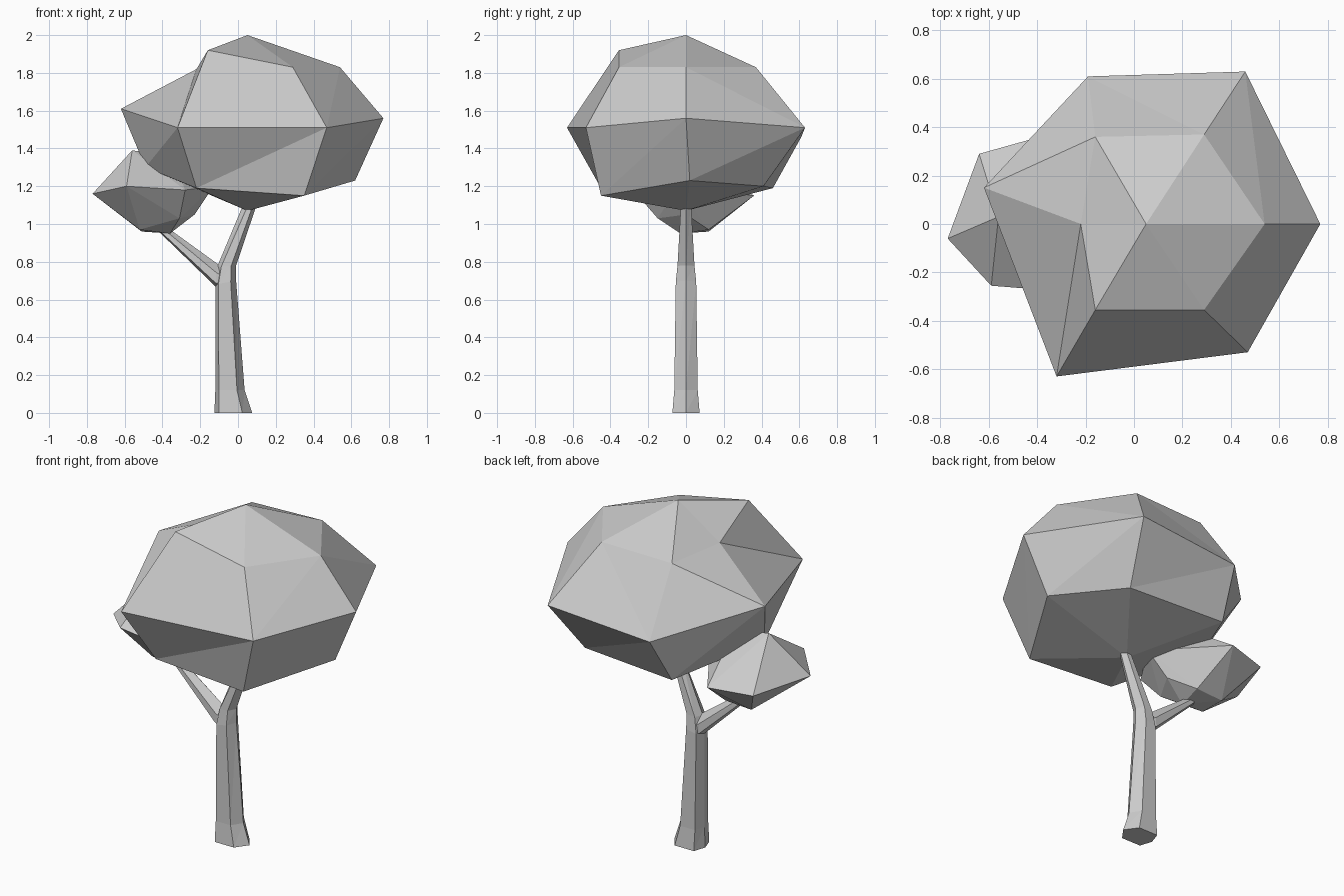
import bpy
import bmesh
from mathutils import Vector

cube = bpy.data.objects.get("Cube")
if cube:
    bpy.data.objects.remove(cube, do_unlink=True)

# One shared flat grey
grey = bpy.data.materials.new("light_grey")
grey.use_nodes = True
grey.diffuse_color = (0.6, 0.6, 0.6, 1)
grey.node_tree.nodes["Principled BSDF"].inputs["Base Color"].default_value = grey.diffuse_color


def finish(name, bm):
    bmesh.ops.recalc_face_normals(bm, faces=bm.faces[:])
    mesh = bpy.data.meshes.new(name)
    bm.to_mesh(mesh)
    bm.free()
    mesh.materials.append(grey)
    obj = bpy.data.objects.new(name, mesh)
    bpy.context.scene.collection.objects.link(obj)
    return obj


def bridge(bm, lower, upper, flips=()):
    """Join two rings with triangles; flips lists the sides whose diagonal leans back."""
    n = len(lower)
    for i in range(n):
        a, b, c, d = lower[i], lower[(i + 1) % n], upper[(i + 1) % n], upper[i]
        triangles = ((a, b, d), (b, c, d)) if i in flips else ((a, b, c), (a, c, d))
        for triangle in triangles:
            bm.faces.new(triangle)


def hex_loft(name, sections, far_at):
    """Six-sided limb; each section is (left x, left z, right x, right z, half depth, near corner)."""
    bm = bmesh.new()
    rings = []
    for lx, lz, rx, rz, depth, near_at in sections:
        left, right = Vector((lx, 0, lz)), Vector((rx, 0, rz))
        side = Vector((0, depth, 0))
        near, far = left.lerp(right, near_at), left.lerp(right, far_at)
        points = (left, near - side, far - side, right, far + side, near + side)
        rings.append([bm.verts.new(p) for p in points])
    for a, b in zip(rings, rings[1:]):
        bridge(bm, a, b)
    bm.faces.new(rings[0])
    bm.faces.new(rings[-1])
    return finish(name, bm)


# Trunk rising into the main limb
hex_loft("trunk", [
    (-0.125, 0, 0.075, 0, 0.072, 0.12),
    (-0.12, 0.12, 0.035, 0.12, 0.062, 0.12),
    (-0.12, 0.68, -0.01, 0.70, 0.054, 0.15),
    (-0.11, 0.775, -0.01, 0.78, 0.045, 0.22),
    (0.035, 1.12, 0.105, 1.12, 0.026, 0.38),
], 0.74)

# Side branch holding the small crown
hex_loft("side_branch", [
    (-0.03, 0.64, -0.03, 0.74, 0.035, 0.15),
    (-0.12, 0.67, -0.11, 0.79, 0.045, 0.15),
    (-0.43, 0.97, -0.40, 1.0, 0.022, 0.15),
], 0.6)

# Large crown: three uneven rings of six, closed at both poles
crown_rings = [
    [(-0.22, -0.45, 1.19), (0.35, -0.45, 1.15), (0.62, 0.02, 1.23),
     (0.37, 0.41, 1.2), (-0.23, 0.46, 1.19), (-0.49, -0.03, 1.3)],
    [(-0.32, -0.63, 1.51), (0.47, -0.53, 1.51), (0.77, 0, 1.56),
     (0.46, 0.63, 1.51), (-0.19, 0.61, 1.46), (-0.62, 0.15, 1.61)],
    [(-0.16, -0.355, 1.92), (0.29, -0.355, 1.83), (0.54, 0, 1.83),
     (0.29, 0.37, 1.83), (-0.16, 0.36, 1.82), (-0.22, 0, 1.82)],
]
bm = bmesh.new()
rings = [[bm.verts.new(p) for p in ring] for ring in crown_rings]
bridge(bm, rings[0], rings[1])
bridge(bm, rings[1], rings[2], flips=(2, 3, 4, 5))
for pole, ring in (((0.05, 0, 1.07), rings[0]), ((0.05, 0, 2), rings[-1])):
    tip = bm.verts.new(pole)
    for i in range(6):
        bm.faces.new((ring[i], ring[(i + 1) % 6], tip))
finish("large_crown", bm)

# Small crown: a faceted hull around its corner points
small_points = [
    (-0.56, 0.03, 1.39), (-0.35, 0.05, 1.36),
    (-0.77, -0.06, 1.16), (-0.59, -0.255, 1.2), (-0.28, -0.28, 1.18),
    (-0.13, -0.04, 1.2), (-0.39, 0.36, 1.15), (-0.64, 0.29, 1.14),
    (-0.51, 0.12, 0.96), (-0.52, -0.05, 0.97), (-0.36, -0.03, 0.95),
    (-0.31, -0.15, 1.03), (-0.23, 0, 1.05), (-0.34, 0.12, 0.97),
]
bm = bmesh.new()
for p in small_points:
    bm.verts.new(p)
bmesh.ops.convex_hull(bm, input=bm.verts[:])
finish("small_crown", bm)
